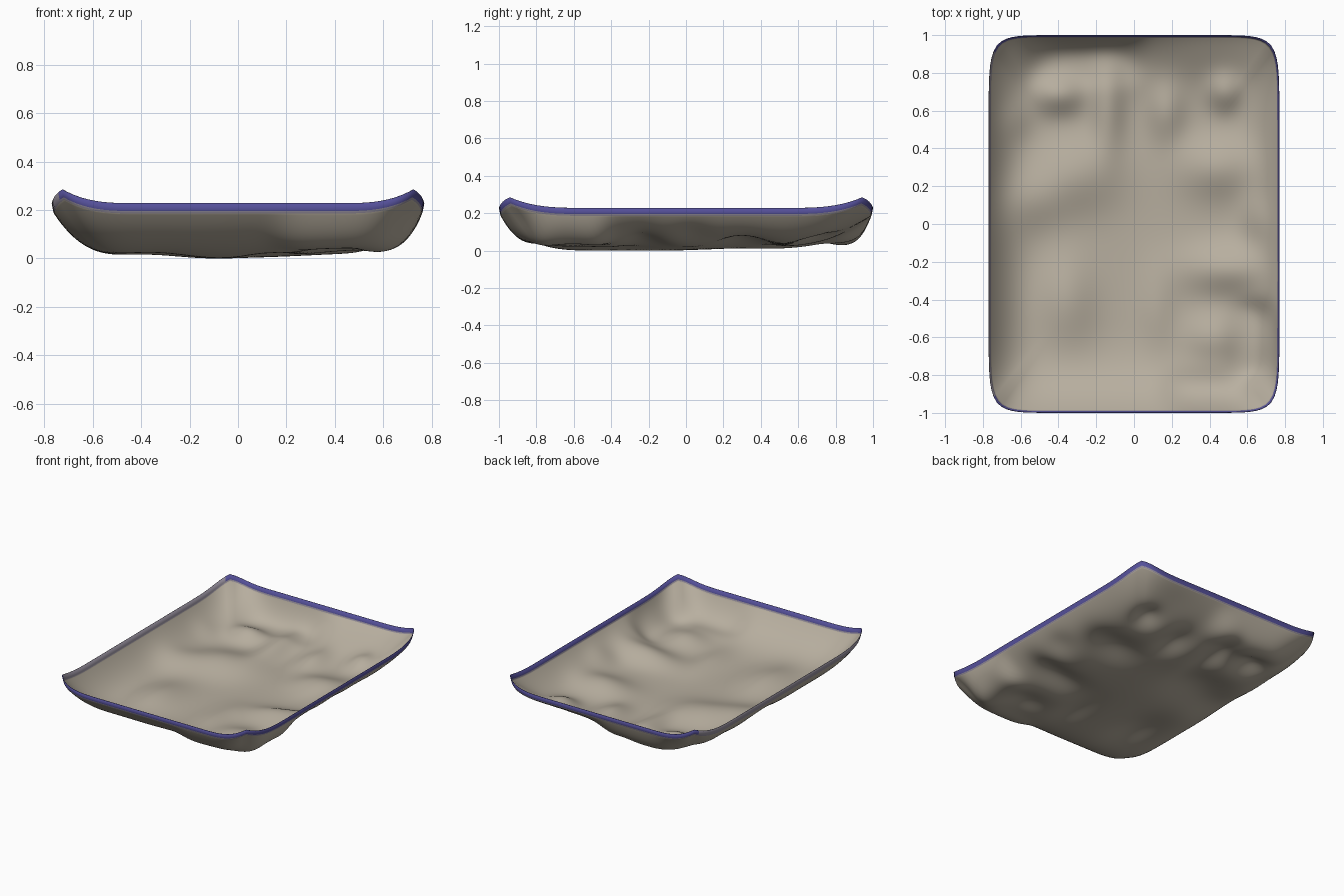
import bpy, bmesh, math

if "Cube" in bpy.data.objects:
    bpy.data.objects.remove(bpy.data.objects["Cube"])

A, B, N = 0.77, 1.0, 12.0      # half width, half length, outline squareness
SEG = 240


def material(name, rgb):
    m = bpy.data.materials.new(name)
    m.diffuse_color = (*rgb, 1)
    m.use_nodes = True
    m.node_tree.nodes["Principled BSDF"].inputs["Base Color"].default_value = m.diffuse_color
    return m


mats = [material("warm_stone", (0.48, 0.43, 0.35)),
        material("indigo_rim", (0.09, 0.08, 0.32)),
        material("faded_rim", (0.30, 0.27, 0.33))]


def smooth(t):
    t = max(0.0, min(1.0, t))
    return t * t * (3 - 2 * t)


def blob(x, y, cx, cy, rx, ry, p=2):
    return math.exp(-abs((x - cx) / rx) ** p - abs((y - cy) / ry) ** p)


# Soft dents and humps in the floor: x, y, radius x, radius y, height
HUMPS = [(-0.40, 0.68, .13, .10, .06), (-0.30, 0.27, .24, .20, .065),
         (-0.14, 0.62, .09, .24, .055), (-0.56, 0.12, .20, .16, .045),
         (-0.36, -0.40, .16, .26, .055), (0.42, -0.60, .15, .13, .045),
         (0.52, -0.24, .26, .13, .07), (0.17, 0.60, .10, .16, .05),
         (0.48, 0.70, .09, .10, .055), (0.45, 0.30, .22, .16, .065),
         (0.68, 0.03, .10, .12, .04), (0.12, -0.45, .10, .22, .025),
         (0.45, 0.95, .30, .15, .03), (-0.65, 0.55, .10, .10, .02),
         (0.74, -0.63, .10, .22, .055)]


def floor_height(x, y):
    z = 0.005 + 0.020 * smooth((x + 0.2) / 0.8) + 0.03 * smooth((y - 0.4) / 0.6)
    return z + sum(h * blob(x, y, cx, cy, rx, ry) for cx, cy, rx, ry, h in HUMPS)


def outline(i):
    t = 2 * math.pi * i / SEG
    c, s = math.cos(t), math.sin(t)
    r = (abs(c) ** N + abs(s) ** N) ** (-1 / N)
    return r * c, r * s


def rim_height(ux, uy):
    m = min(abs(ux), abs(uy))
    return 0.236 + 0.055 * max(0.0, (m - 0.55) / 0.39) ** 3


def dish_point(i, s):
    ux, uy = outline(i)
    x, y = (A - 0.009) * ux * s, (B - 0.009) * uy * s
    d = (1 - s) * 0.82
    # places where the wall drops steeply
    deep = (blob(x, y, 0.78, -0.63, 0.24, 0.19, 4) + blob(x, y, -0.25, 1.0, 0.27, 0.22, 4)
            + 0.4 * blob(x, y, 0.40, -1.0, 0.22, 0.2, 4))
    w = max(0.0, 1 - d * (1 + 1.8 * min(1, deep)) / 0.44) ** 3.3
    f = floor_height(x, y)
    return x, y, f + (rim_height(ux, uy) - 0.042 - f) * w


bm = bmesh.new()
# Floor and wall rings from the centre outwards
steps = [1 - (1 - k / 70) ** 1.25 for k in range(1, 71)]
rings = [[bm.verts.new(dish_point(i, s)) for i in range(SEG)] for s in steps]
# Flared lip: two more rings above the wall
for up, out in ((0.010, 0.003), (0.042, 0.009)):
    ring = []
    for i in range(SEG):
        ux, uy = outline(i)
        x, y, z = dish_point(i, 1.0)
        ring.append(bm.verts.new((x + ux * out, y + uy * out, z + up)))
    rings.append(ring)
centre = bm.verts.new((0, 0, floor_height(0, 0)))
for i in range(SEG):
    bm.faces.new((centre, rings[0][i], rings[0][(i + 1) % SEG]))
last = len(rings) - 2
for k in range(last + 1):
    for i in range(SEG):
        j = (i + 1) % SEG
        f = bm.faces.new((rings[k][i], rings[k + 1][i], rings[k + 1][j], rings[k][j]))
        if k == last:                       # the left side of the rim is faded
            left = f.calc_center_median().x < -0.735
            f.material_index = 2 if left else 1
        elif k == last - 1:
            f.material_index = 2
for f in bm.faces:
    f.smooth = True
# Stand on the ground
low = min(v.co.z for v in bm.verts)
for v in bm.verts:
    v.co.z -= low

mesh = bpy.data.meshes.new("dish")
bm.to_mesh(mesh)
bm.free()
for m in mats:
    mesh.materials.append(m)
dish = bpy.data.objects.new("dish", mesh)
bpy.context.collection.objects.link(dish)
# Thin shell grown inwards
shell = dish.modifiers.new("shell", 'SOLIDIFY')
shell.thickness = 0.003
shell.offset = 1
